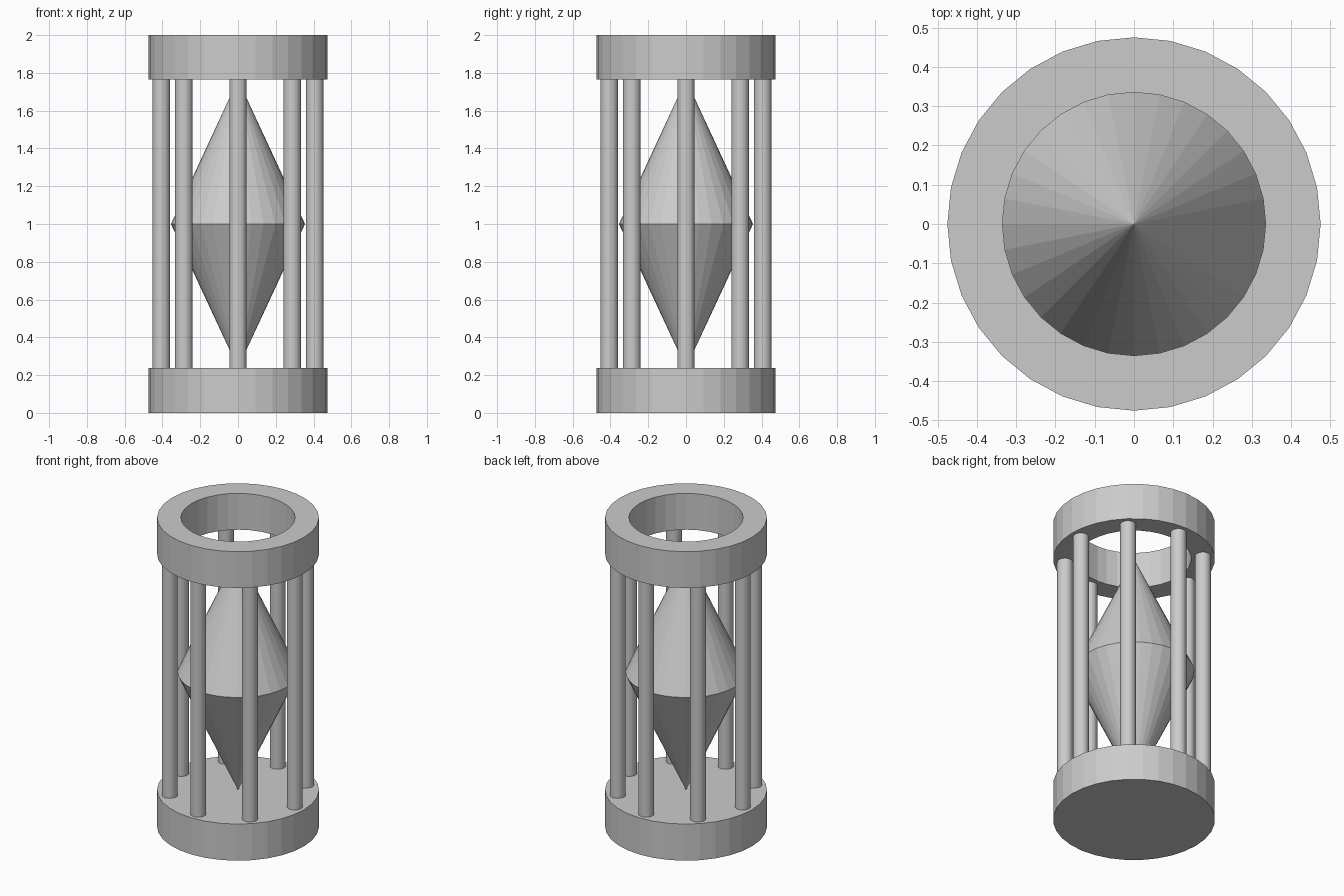
import bpy, bmesh, math

if "Cube" in bpy.data.objects:
    bpy.data.objects.remove(bpy.data.objects["Cube"])

SIDES = 32
R_OUT, R_IN = 0.475, 0.335      # end cap radii
Z_LOW, Z_HIGH = 0.237, 1.765    # inner faces of the end caps
MID = 1.0


def cone(name, r1, r2, z1, z2, x=0.0, y=0.0):
    """Capped cylinder or cone standing between two heights."""
    bpy.ops.mesh.primitive_cone_add(vertices=SIDES, radius1=r1, radius2=r2,
                                    depth=z2 - z1, location=(x, y, (z1 + z2) / 2))
    obj = bpy.context.object
    obj.name = name
    return obj


def lathe(name, profile, closed):
    """Revolve (radius, z) points around the z axis with flat facets."""
    bm = bmesh.new()
    verts = [bm.verts.new((0, r, z)) for r, z in profile]
    edges = [bm.edges.new(p) for p in zip(verts, verts[1:])]
    if closed:
        edges.append(bm.edges.new((verts[-1], verts[0])))
    bmesh.ops.spin(bm, geom=verts + edges, cent=(0, 0, 0), axis=(0, 0, 1),
                   angle=math.tau, steps=SIDES, use_duplicate=False)
    bmesh.ops.remove_doubles(bm, verts=bm.verts, dist=1e-4)
    bmesh.ops.recalc_face_normals(bm, faces=bm.faces)
    mesh = bpy.data.meshes.new(name)
    bm.to_mesh(mesh)
    bm.free()
    obj = bpy.data.objects.new(name, mesh)
    bpy.context.collection.objects.link(obj)
    return obj


# Solid base disc
cone("base", R_OUT, R_OUT, 0.0, Z_LOW)

# Open ring on top
lathe("top_ring", [(R_OUT, Z_HIGH), (R_OUT, 2.0), (R_IN, 2.0), (R_IN, Z_HIGH)], True)

# Double cone in the middle, its lower tip resting on the base
lathe("double_cone", [(0, Z_LOW), (0.355, MID), (0, Z_HIGH)], False)

# Eight columns around the edge
for i in range(8):
    a = i * math.tau / 8
    cone(f"column_{i + 1}", 0.046, 0.046, Z_LOW, Z_HIGH,
         0.406 * math.cos(a), 0.406 * math.sin(a))
